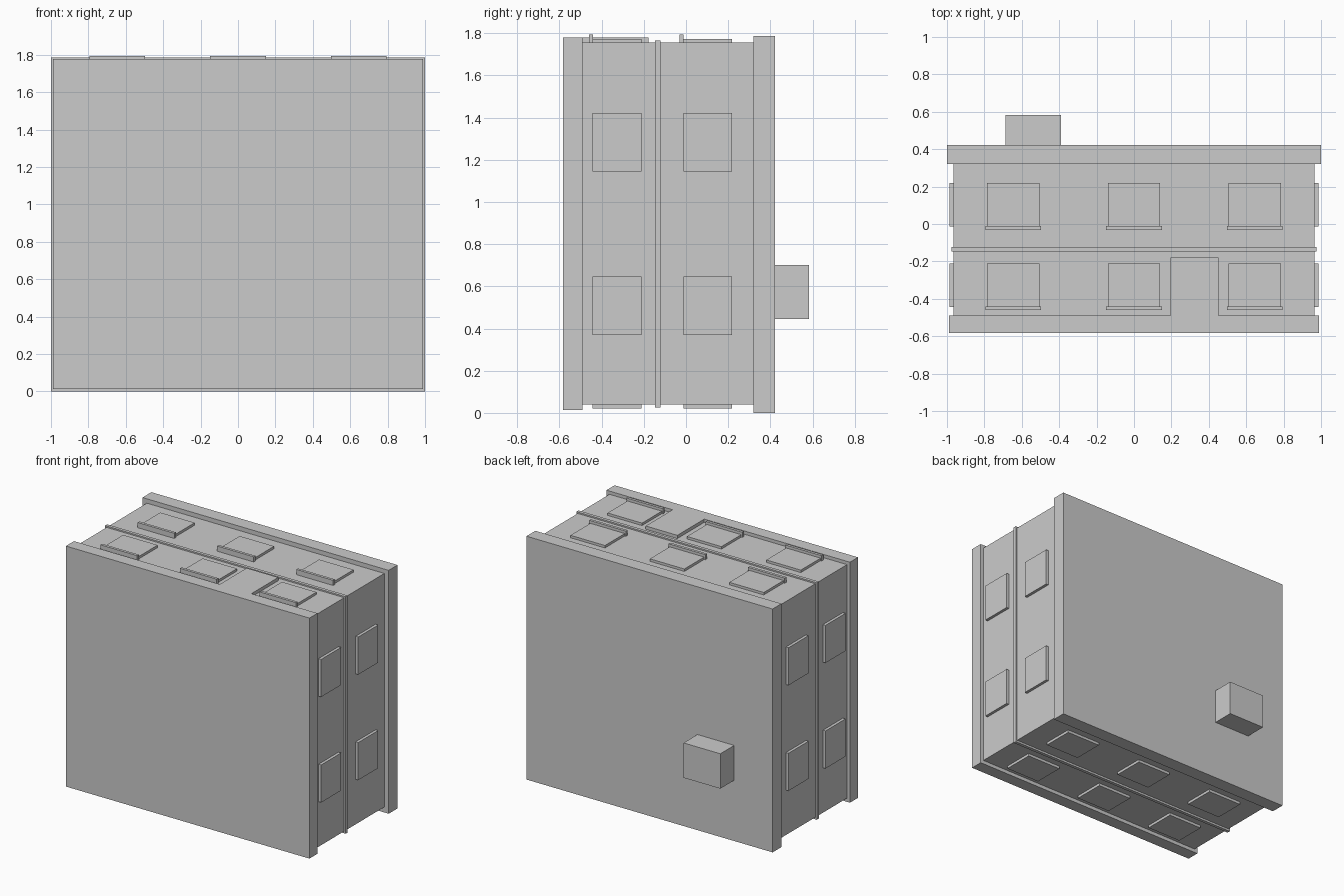
import bpy

cube = bpy.data.objects.get("Cube")
if cube:
    bpy.data.objects.remove(cube, do_unlink=True)

GREY = (0.6, 0.6, 0.6, 1.0)
mat = bpy.data.materials.new("light grey")
mat.use_nodes = True
mat.diffuse_color = GREY
mat.node_tree.nodes["Principled BSDF"].inputs["Base Color"].default_value = GREY


def box(name, x, y, z):
    """Box spanning the given (low, high) range on each axis."""
    bpy.ops.mesh.primitive_cube_add(size=1)
    ob = bpy.context.object
    ob.name = name
    ob.location = [(a + b) / 2 for a, b in (x, y, z)]
    ob.scale = [b - a for a, b in (x, y, z)]
    bpy.ops.object.transform_apply(location=False, rotation=False, scale=True)
    ob.data.materials.append(mat)
    return ob


# The building lies on its back: its facade faces +z and its roof faces +y
WALL_X, WALL_LOW, WALL_HIGH = 0.965, 0.04, 1.755

# Main masses
box("walls", (-WALL_X, WALL_X), (-0.57, 0.4), (WALL_LOW, WALL_HIGH))
box("plinth", (-0.989, 0.989), (-0.584, -0.49), (0.013, 1.779))
box("floor_band", (-0.977, 0.977), (-0.146, -0.122), (0.025, 1.765))
box("cornice", (-1, 1), (0.32, 0.423), (0, 1.787))
box("chimney", (-0.688, -0.389), (0.41, 0.584), (0.446, 0.702))
box("door", (0.195, 0.452), (-0.584, -0.178), (1.7, 1.779))

# Windows on both storeys
for floor, base in (("lower", -0.443), ("upper", -0.013)):
    rows = (base, base + 0.232)
    for column, x in (("right", -0.645), ("middle", 0), ("left", 0.645)):
        span = (x - 0.14, x + 0.14)
        box(f"{floor}_{column}_facade_window", span, rows, (1.7, 1.773))
        box(f"{floor}_{column}_window_sill", (x - 0.149, x + 0.149),
            (base - 0.018, base + 0.002), (1.7, 1.793))
        box(f"{floor}_{column}_rear_window", span, rows, (0.02, 0.1))
    for place, z in (("rear", 0.508), ("fore", 1.283)):
        depth = (z - 0.138, z + 0.138)
        box(f"{floor}_{place}_left_side_window", (0.9, 0.986), rows, depth)
        box(f"{floor}_{place}_right_side_window", (-0.986, -0.9), rows, depth)
